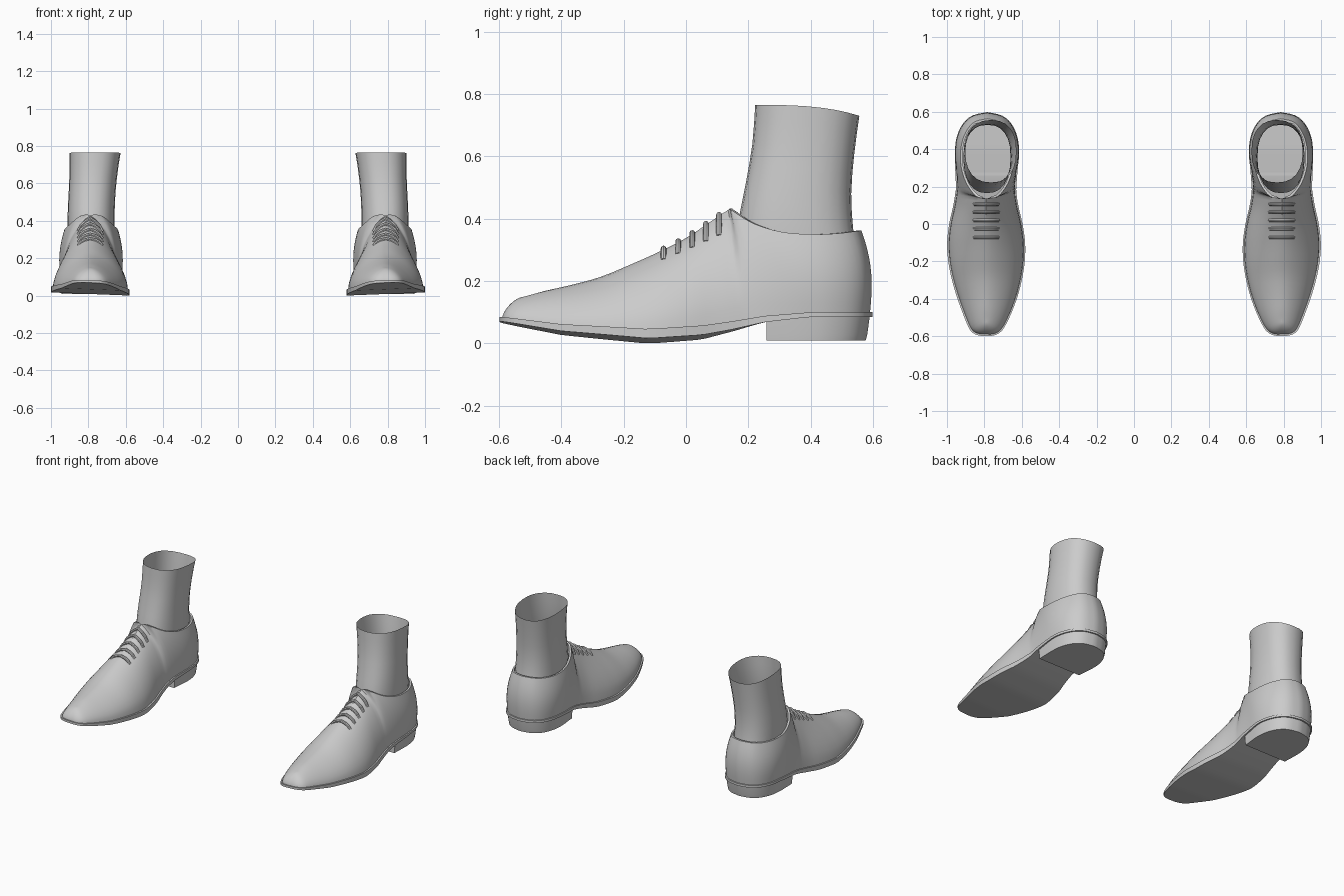
import bpy, bmesh, math
from mathutils import Vector
from mathutils.bvhtree import BVHTree

if "Cube" in bpy.data.objects:
    bpy.data.objects.remove(bpy.data.objects["Cube"])

MID = 0.79
# rows toe -> heel: sole y, inner x, outer x | top-edge y, inner x, outer x, z
ROWS = [
    (-.590, .790, .790, -.520, .79, .79, .150),
    (-.588, .750, .830, -.515, .79, .79, .151),
    (-.565, .712, .868, -.500, .79, .79, .155),
    (-.50, .675, .898, -.450, .79, .79, .169),
    (-.40, .635, .935, -.370, .79, .79, .187),
    (-.30, .608, .965, -.275, .79, .79, .213),
    (-.20, .592, .985, -.180, .79, .79, .252),
    (-.10, .590, .991, -.090, .79, .79, .292),
    (.00, .604, .980, .000, .79, .79, .338),
    (.09, .625, .960, .075, .79, .79, .388),
    (.16, .636, .948, .135, .79, .79, .428),
    (.20, .637, .944, .145, .73, .84, .428),
    (.29, .630, .948, .215, .675, .895, .385),
    (.38, .622, .950, .31, .645, .925, .357),
    (.46, .630, .941, .41, .643, .925, .350),
    (.53, .660, .910, .49, .668, .900, .353),
    (.573, .710, .860, .545, .715, .855, .360),
    (.590, .785, .785, .563, .785, .785, .362),
]
SOLE_TOP = [(-.6, .08), (-.4, .052), (-.12, .034), (.05, .046), (.15, .066), (.25, .088), (.4, .1), (.6, .1)]
SOLE_BOT = [(-.6, .066), (-.4, .03), (-.12, .004), (.05, .016), (.15, .04), (.25, .068), (.4, .085), (.6, .085)]


def lerp_table(tab, y):
    y = max(tab[0][0], min(tab[-1][0], y))
    for (a, za), (b, zb) in zip(tab, tab[1:]):
        if y <= b:
            return za + (zb - za) * (y - a) / (b - a)


def spline(rows, sub):
    """Catmull-Rom through the rows; each result also carries its row position."""
    out = []
    for i in range(len(rows) - 1):
        p = [rows[max(0, min(len(rows) - 1, i + k))] for k in (-1, 0, 1, 2)]
        for s in range(sub):
            t = s / sub
            out.append([.5 * (2*b + (c-a)*t + (2*a-5*b+4*c-d)*t*t + (3*b-a-3*c+d)*t**3)
                        for a, b, c, d in zip(*p)] + [i + t])
    return out + [list(rows[-1]) + [len(rows) - 1]]


def finish(ob, angle=35):
    bpy.ops.object.select_all(action='DESELECT')
    ob.select_set(True)
    bpy.context.view_layer.objects.active = ob
    bpy.ops.object.shade_smooth_by_angle(angle=math.radians(angle))
    m = ob.modifiers.new("other_shoe", 'MIRROR')
    m.use_mirror_merge = False
    return ob


def make(name, bm):
    bmesh.ops.remove_doubles(bm, verts=bm.verts, dist=.0008)
    bmesh.ops.recalc_face_normals(bm, faces=bm.faces)
    me = bpy.data.meshes.new(name)
    bm.to_mesh(me)
    bm.free()
    ob = bpy.data.objects.new(name, me)
    bpy.context.collection.objects.link(ob)
    return finish(ob)


def loft(name, rings, caps=()):
    """Skin closed rings of equal length; caps are quads across paired points."""
    bm = bmesh.new()
    vs = [[bm.verts.new(p) for p in r] for r in rings]
    n = len(rings[0])
    for a, b in zip(vs, vs[1:]):
        for i in range(n):
            j = (i + 1) % n
            bm.faces.new((a[i], a[j], b[j], b[i]))
    for c in caps:
        r, h = vs[c], n // 2
        for i in range(h):
            q = [r[i], r[i + 1], r[(n - i - 1) % n], r[(n - i) % n]]
            q = list(dict.fromkeys(q))
            if len(q) > 2:
                bm.faces.new(q)
    return make(name, bm)


# plan loop: toe, outer side, heel, back along inner side
R = spline(ROWS, 3)
M = len(R) - 1
LOOP = []
for k in range(2 * M):
    i, outer = (k, True) if k <= M else (2 * M - k, False)
    yb, xi, xo, yt, ti, to, zt, row = R[i]
    xb = max(MID - .005, xo) if outer else min(MID, xi)
    xt = max(MID, to) if outer else min(MID, ti)
    if i in (0, M):
        xb = xt = xi
    LOOP.append((Vector((xb, yb, 0)), Vector((xt, yt, zt)), row))


def roll(x):
    return (x - .70) * .04


def outline(off, zt):
    pts, n = [], len(LOOP)
    for k in range(n):
        t = LOOP[(k + 1) % n][0] - LOOP[k - 1][0]
        p = LOOP[k][0] + Vector((t.y, -t.x, 0)).normalized() * off
        fade = max(0, min(1, (.25 - p.y) / .2))
        pts.append(Vector((p.x, p.y, lerp_table(zt, p.y) + roll(p.x) * fade)))
    return pts


# upper: a curve from the sole edge to the ridge or collar for every plan point
cols = []
for b0, p3, row in LOOP:
    p0 = b0.copy()
    p0.z = lerp_table(SOLE_TOP, b0.y) - .003
    h = p3.z - p0.z
    k = max(0, min(1, (row - 9) / 4))
    out = Vector((b0.x - .785, b0.y - .36, 0)).normalized()
    flat = Vector((p0.x - p3.x, p0.y - p3.y, 0))
    up = Vector((0, 0, h))
    p1 = (p0 + up * .42).lerp(p0 + up * .4 + out * .012, k)
    p2 = (p3 + flat * .42 - up * .03).lerp(p3 + flat * .7 - up * .35 + out * .014, k)
    col = []
    for s in range(10):
        t = s / 9
        u = 1 - t
        col.append(p0*u**3 + p1*3*u*u*t + p2*3*u*t*t + p3*t**3)
    lip = .012 if row > 10.6 else 0
    col.append(p3 - out * lip)
    col.append(p3 - out * lip - Vector((0, 0, 5 * lip)))
    cols.append(col)
upper = loft("shoe_upper", [[c[s] for c in cols] for s in range(12)])

# sole with a narrow projecting edge
loft("sole", [outline(.002, SOLE_TOP), outline(.008, SOLE_TOP), outline(.008, SOLE_BOT)], caps=(0, 2))

# heel block
plan = [p[0] for p in LOOP if p[0].y > .25]
bm = bmesh.new()
hv = []
for z, s in ((.09, 1), (.03, .975), (.01, .96)):
    hv.append([bm.verts.new((.785 + (p.x - .785) * s, .255 + (p.y - .255) * s, z)) for p in plan])
for a, b in zip(hv, hv[1:]):
    for i in range(len(a)):
        bm.faces.new((a[i - 1], a[i], b[i], b[i - 1]))
bm.faces.new(hv[0])
bm.faces.new(hv[-1])
make("heel", bm)

# sock: front z, back z, front y, back y, inner x, outer x
SOCK = [(.37, .29, .165, .550, .660, .912), (.43, .36, .175, .537, .660, .912),
        (.52, .48, .193, .530, .658, .908), (.64, .61, .213, .540, .648, .902),
        (.765, .73, .222, .556, .628, .902)]


def rounded(v):
    return math.copysign(abs(v) ** .85, v)


rings = []
for zf, zb, y0, y1, x0, x1, _ in spline(SOCK, 2):
    ring = []
    for i in range(24):
        a = math.tau * i / 24
        t = (rounded(math.sin(a)) + 1) / 2
        ring.append(((x0 + x1) / 2 + rounded(math.cos(a)) * (x1 - x0) / 2,
                     y0 + (y1 - y0) * t,
                     zf + (zb - zf) * t ** (3 if zf > .7 else 1)))
    rings.append(ring)
loft("sock", rings)

# laces laid across the instep
tree = BVHTree.FromPolygons([v.co for v in upper.data.vertices],
                            [p.vertices[:] for p in upper.data.polygons])
for y in (-.072, -.025, .02, .064, .106):
    cu = bpy.data.curves.new("lace", 'CURVE')
    cu.dimensions = '3D'
    cu.bevel_depth = .009
    cu.bevel_resolution = 2
    cu.use_fill_caps = True
    sp = cu.splines.new('POLY')
    sp.points.add(8)
    for i in range(9):
        x = .725 + .13 * i / 8
        hit = tree.ray_cast(Vector((x, y, 1)), Vector((0, 0, -1)))[0]
        z = (hit.z if hit else .4) + (.004 if 0 < i < 8 else -.006)
        sp.points[i].co = (x, y, z, 1)
    ob = bpy.data.objects.new("lace", cu)
    bpy.context.collection.objects.link(ob)
    bpy.ops.object.select_all(action='DESELECT')
    ob.select_set(True)
    bpy.context.view_layer.objects.active = ob
    bpy.ops.object.convert(target='MESH')
    finish(bpy.context.view_layer.objects.active)
